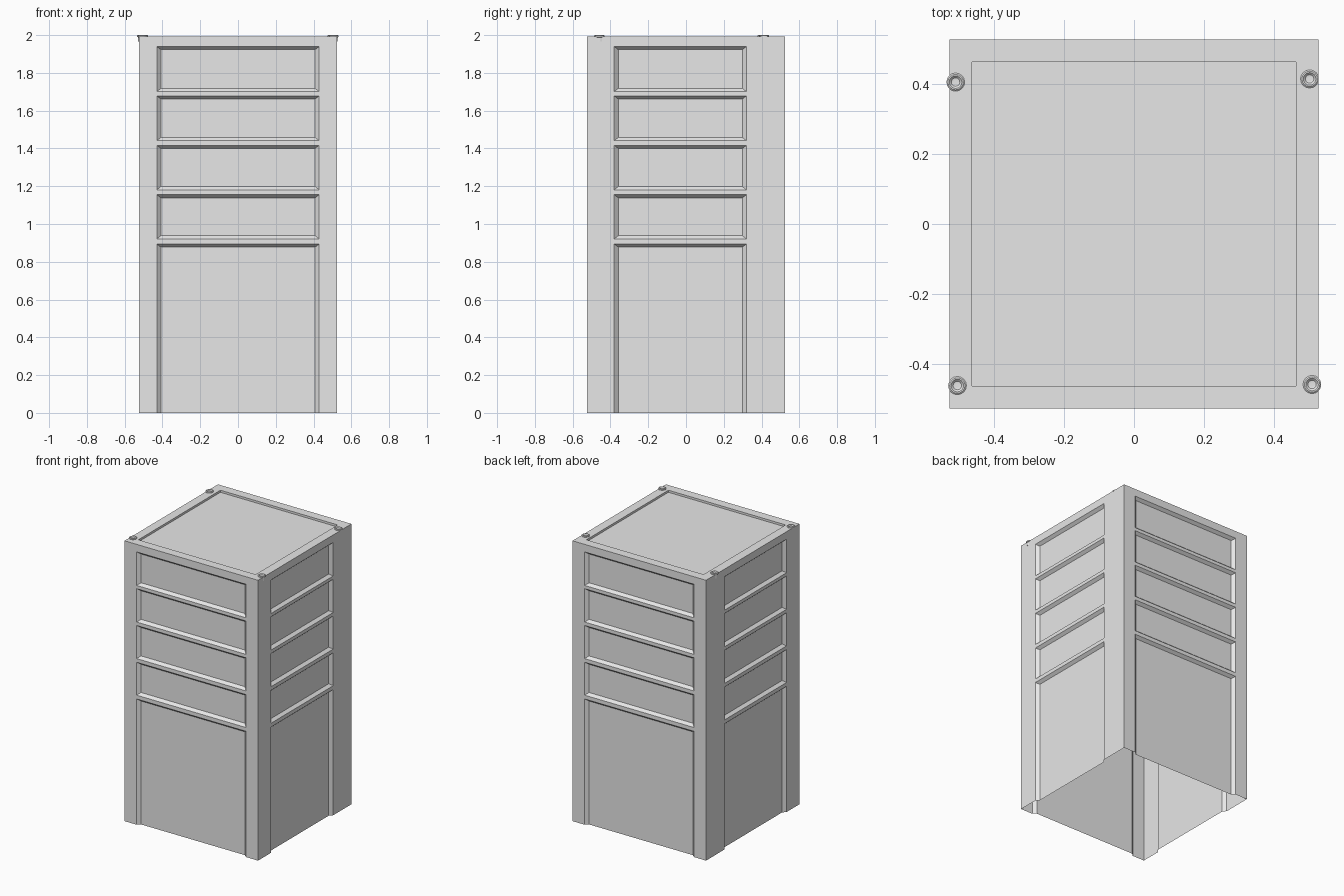
import bpy, bmesh, math
from mathutils import Matrix, Vector

if "Cube" in bpy.data.objects:
    bpy.data.objects.remove(bpy.data.objects["Cube"])

HALF = 0.525        # half width of the cabinet
TOP = 1.993         # height of the lid rim
DEPTH = 0.02        # how far the panels sit back
SLOPE_U, SLOPE_Z = 0.022, 0.017

grey = bpy.data.materials.new("plain_grey")
grey.diffuse_color = (0.8, 0.8, 0.8, 1)
grey.use_nodes = True
grey.node_tree.nodes["Principled BSDF"].inputs["Base Color"].default_value = grey.diffuse_color


def finish(bm, name):
    mesh = bpy.data.meshes.new(name)
    bm.to_mesh(mesh)
    bm.free()
    obj = bpy.data.objects.new(name, mesh)
    bpy.context.collection.objects.link(obj)
    mesh.materials.append(grey)
    return obj


def quad(bm, pts, mat=Matrix()):
    bm.faces.new([bm.verts.new(mat @ Vector(p)) for p in pts])


# Panel openings (bottom, top); the lowest one runs out at the floor
PANELS = [(0.0, 0.894)] + [(0.921 + 0.26 * i, 1.155 + 0.2615 * i) for i in range(4)]


def wall(bm, mat, u0, u1):
    """One sheet wall facing -y, with sunken sloped panels between flush ribs."""
    def flat(a, b, z0, z1):
        quad(bm, [(a, -HALF, z0), (b, -HALF, z0), (b, -HALF, z1), (a, -HALF, z1)], mat)

    levels = [z for p in PANELS for z in p] + [TOP]
    for i, (z0, z1) in enumerate(zip(levels, levels[1:])):
        flat(-HALF, u0, z0, z1)
        flat(u1, HALF, z0, z1)
        if i % 2:                       # rib
            flat(u0, u1, z0, z1)
            continue
        lo = z0 + (SLOPE_Z if z0 > 0 else 0)
        a, b, hi, back = u0 + SLOPE_U, u1 - SLOPE_U, z1 - SLOPE_Z, DEPTH - HALF
        outer = [(u0, -HALF, z0), (u1, -HALF, z0), (u1, -HALF, z1), (u0, -HALF, z1)]
        inner = [(a, back, lo), (b, back, lo), (b, back, hi), (a, back, hi)]
        quad(bm, inner, mat)
        for k in range(4):
            if k == 0 and z0 == 0:      # open at the floor
                continue
            n = (k + 1) % 4
            quad(bm, [outer[k], outer[n], inner[n], inner[k]], mat)


# Cabinet shell: four walls and a lid, open underneath
bm = bmesh.new()
for angle, u0, u1 in ((0, -0.43, 0.43), (90, -0.38, 0.32),
                      (180, -0.43, 0.43), (-90, -0.32, 0.38)):
    wall(bm, Matrix.Rotation(math.radians(angle), 4, 'Z'), u0, u1)

# Lid rim, step and sunken lid panel
R, LOW = 0.461, TOP - 0.015
for k in range(4):
    m = Matrix.Rotation(k * math.pi / 2, 4, 'Z')
    quad(bm, [(-HALF, -HALF, TOP), (HALF, -HALF, TOP), (R, -R, TOP), (-R, -R, TOP)], m)
    quad(bm, [(-R, -R, TOP), (R, -R, TOP), (R, -R, LOW), (-R, -R, LOW)], m)
quad(bm, [(-R, -R, LOW), (R, -R, LOW), (R, R, LOW), (-R, R, LOW)])
bmesh.ops.remove_doubles(bm, verts=bm.verts, dist=0.0005)
finish(bm, "cabinet_shell")

# Corner studs: turned profile of stem, head and dished top (radius, height)
PROFILE = [(0, 1.965), (0.021, 1.965), (0.021, 1.988), (0.026, 1.99),
           (0.026, 1.997), (0.022, 2.0), (0.018, 2.0), (0.012, 1.994), (0, 1.992)]
for n, (x, y) in enumerate([(-0.508, 0.404), (0.5, 0.413),
                            (-0.503, -0.46), (0.507, -0.457)]):
    bm = bmesh.new()
    verts = [bm.verts.new((r, 0, z)) for r, z in PROFILE]
    edges = [bm.edges.new(e) for e in zip(verts, verts[1:])]
    bmesh.ops.spin(bm, geom=verts + edges, axis=(0, 0, 1), cent=(0, 0, 0),
                   angle=2 * math.pi, steps=16)
    bmesh.ops.remove_doubles(bm, verts=bm.verts, dist=0.0001)
    bmesh.ops.recalc_face_normals(bm, faces=bm.faces)
    stud = finish(bm, f"corner_stud_{n + 1}")
    stud.location = (x, y, 0)
    bpy.ops.object.select_all(action='DESELECT')
    stud.select_set(True)
    bpy.context.view_layer.objects.active = stud
    bpy.ops.object.shade_smooth_by_angle(angle=math.radians(30))
